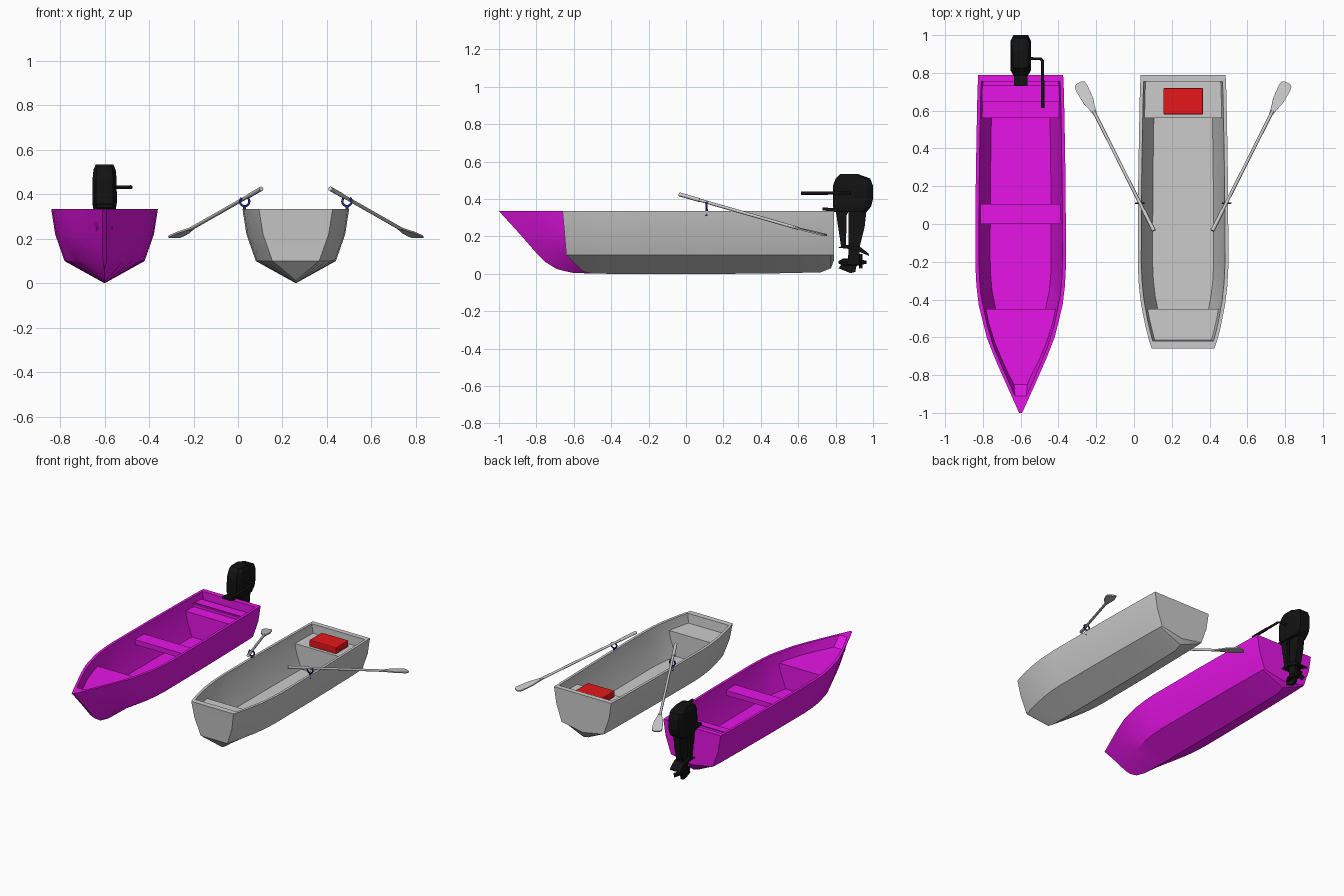
import bpy, bmesh, math
from mathutils import Vector, Matrix

if "Cube" in bpy.data.objects:
    bpy.data.objects.remove(bpy.data.objects["Cube"])

def mat(name, col):
    m = bpy.data.materials.new(name)
    m.diffuse_color = (*col, 1)
    m.use_nodes = True
    m.node_tree.nodes["Principled BSDF"].inputs["Base Color"].default_value = m.diffuse_color
    return m

PURPLE = mat("purple", (.8, .007, .8))
RED = mat("red", (.78, .008, .01))
BLACK = mat("black", (.006, .006, .006))
BLUE = mat("blue", (.02, .03, .25))
PX, GX = -.60, .26          # centre lines of the two boats

def make(name, verts, faces, m=None, bevel=0, smooth=None):
    me = bpy.data.meshes.new(name)
    me.from_pydata([tuple(v) for v in verts], [], faces)
    bm = bmesh.new()
    bm.from_mesh(me)
    bmesh.ops.recalc_face_normals(bm, faces=bm.faces)
    if bevel:
        bmesh.ops.bevel(bm, geom=bm.edges[:], offset=bevel, segments=2, affect='EDGES', profile=.5)
    bm.to_mesh(me)
    bm.free()
    ob = bpy.data.objects.new(name, me)
    bpy.context.collection.objects.link(ob)
    if m:
        me.materials.append(m)
    if smooth:
        bpy.ops.object.select_all(action='DESELECT')
        ob.select_set(True)
        bpy.context.view_layer.objects.active = ob
        bpy.ops.object.shade_smooth_by_angle(angle=math.radians(smooth))
    return ob

def loft(name, rings, m=None, bevel=0, smooth=None):
    n = len(rings[0])
    verts = [v for r in rings for v in r]
    faces = [(i*n+j, i*n+(j+1) % n, (i+1)*n+(j+1) % n, (i+1)*n+j)
             for i in range(len(rings)-1) for j in range(n)]
    faces += [tuple(range(n)), tuple(range(len(verts)-n, len(verts)))]
    return make(name, verts, faces, m, bevel, smooth)

def box(name, x, y, z, m=None, bevel=0):
    return loft(name, [[(a, y[0], z[0]), (a, y[1], z[0]), (a, y[1], z[1]), (a, y[0], z[1])] for a in x], m, bevel)

def plate(name, cx, half, yz, m=None, bevel=0):
    return loft(name, [[(cx+s*half, y, z) for y, z in yz] for s in (-1, 1)], m, bevel)

def tube(name, pts, r, m=None, sides=10):
    cu = bpy.data.curves.new(name, 'CURVE')
    cu.dimensions = '3D'
    cu.bevel_depth, cu.bevel_resolution, cu.use_fill_caps = r, 2, True
    sp = cu.splines.new('POLY')
    sp.points.add(len(pts)-1)
    for p, co in zip(sp.points, pts):
        p.co = (*co, 1)
    ob = bpy.data.objects.new(name, cu)
    bpy.context.collection.objects.link(ob)
    if m:
        cu.materials.append(m)
    return ob

def interp(tab, y):
    tab = sorted(tab)
    if y <= tab[0][0]:
        return tab[0][1]
    for (a, u), (b, v) in zip(tab, tab[1:]):
        if y <= b:
            return u + (v-u)*(y-a)/(b-a)
    return tab[-1][1]

# Hull stations: gunwale y, half width, chine y, half width, keel y, keel z
BODY = [(.79, .225, .79, .165, .79, .07), (.765, .226, .775, .167, .775, .03),
        (.70, .229, .72, .17, .72, .008), (.45, .234, .45, .175, .45, .002),
        (.2, .238, .2, .178, .2, 0), (-.22, .24, -.22, .18, -.22, 0),
        (-.33, .234, -.32, .174, -.32, 0), (-.43, .222, -.41, .162, -.4, 0)]
POINTED = BODY + [(-.6, .18, -.55, .125, -.54, .003), (-.72, .133, -.64, .085, -.61, .006),
                  (-.84, .08, -.72, .045, -.69, .025), (-1, .008, -.79, .008, -.755, .065)]
BLUNT = BODY + [(-.54, .2, -.51, .14, -.45, .001), (-.61, .182, -.59, .12, -.51, .003),
                (-.66, .166, -.64, .105, -.55, .012)]
Z = (.335, .22, .10)

def widths(st):
    return [(s[0], s[1]) for s in st], [(s[2], s[3]) for s in st]

def hull(name, st, cx, inset, m):
    G, C = widths(st)
    def inner(tab, y):
        b = tab[-1][0]
        y = .755 + (y-.79)*(.755-b-inset)/(.79-b)
        return y, max(interp(tab, y)-.018, .006)
    def levels(g, c):
        mid = ((g[0]+c[0])/2, (g[1]+c[1])/2+.012*min(1, g[1]/.1))
        return [(w, y, z) for (y, w), z in zip((g, mid, c), Z)]
    verts = []
    for s in st:
        o = levels(s[:2], s[2:4])
        i = levels(inner(G, s[0]), inner(C, s[2]))
        ring = [(-w, y, z) for w, y, z in o] + [(0, s[4], s[5])] + o[::-1]
        ring += i + [(-w, y, z) for w, y, z in i[::-1]]
        verts += [(x+cx, y, z) for x, y, z in ring]
    n, k = 13, len(st)
    faces = [(i*n+j, i*n+(j+1) % n, (i+1)*n+(j+1) % n, (i+1)*n+j) for i in range(k-1) for j in range(n)]
    ends = [(0, 1, 5, 6), (1, 2, 4, 5), (2, 3, 4), (7, 8, 11, 12), (8, 9, 10, 11), (0, 6, 7, 12)]
    faces += [tuple(b+v for v in f) for b in (0, (k-1)*n) for f in ends]
    return make(name, verts, faces, m, smooth=30)

def deck(name, st, cx, sections, top, m):
    # solid whose sides follow the hull; sections are (y, bottom z)
    G, C = widths(st)
    def half(y, z):
        t = (z-.1)/.235
        return interp(C, y)*(1-t)+interp(G, y)*t-.008
    return loft(name, [[(cx-half(y, b), y, b), (cx+half(y, b), y, b),
                        (cx+half(y, top), y, top), (cx-half(y, top), y, top)] for y, b in sections], m)

# Purple boat
hull("pointed_hull", POINTED, PX, .09, PURPLE)
deck("pointed_stern_seat", POINTED, PX, [(.56, .095), (.77, .11)], .27, PURPLE)
deck("pointed_stern_step", POINTED, PX, [(.645, .26), (.735, .26)], .29, PURPLE)
deck("pointed_stern_ridge", POINTED, PX, [(.655, .28), (.66, .28)], .295, PURPLE)
deck("pointed_middle_seat", POINTED, PX, [(0, .245), (.105, .245)], .28, PURPLE)
deck("pointed_bow_deck", POINTED, PX, [(-.45, .095), (-.6, .11), (-.75, .18), (-.88, .25)], .27, PURPLE)

# Grey boat
hull("blunt_hull", BLUNT, GX, .04, None)
deck("blunt_stern_seat", BLUNT, GX, [(.56, .095), (.77, .11)], .27, None)
deck("blunt_bow_deck", BLUNT, GX, [(-.45, .095), (-.54, .11), (-.63, .16)], .27, None)
box("red_cushion", (.155, .365), (.58, .72), (.268, .315), RED, .006)

# Outboard motor: cowl, bracket, leg
cowl = [(.05, .33, .80, .965), (.055, .36, .785, .99), (.055, .40, .785, 1.0), (.054, .47, .785, 1.0),
        (.05, .51, .80, .985), (.04, .533, .825, .92)]
loft("motor_cowl", [[(PX+sx*w*fx, a+(b-a)*t, z) for sx, fx, t in
      ((-1, .7, 0), (1, .7, 0), (1, 1, .15), (1, 1, .85), (1, .7, 1), (-1, .7, 1), (-1, 1, .85), (-1, 1, .15))]
      for w, z, a, b in cowl], BLACK)
plate("motor_clamp", PX, .036, [(.73, .34), (.73, .355), (.82, .35), (.87, .335), (.85, .30), (.80, .33)], BLACK)
plate("motor_bracket", PX, .032, [(.80, .34), (.86, .335), (.855, .15), (.83, .14)], BLACK)
plate("motor_leg", PX, .024, [(.87, .34), (.965, .34), (.955, .25), (.93, .15), (.925, .05), (.865, .05), (.87, .15)], BLACK)
plate("motor_fin_plate", PX, .04, [(.81, .14), (.90, .13), (.98, .095), (.975, .11), (.93, .145), (.86, .155)], BLACK)
plate("motor_skeg", PX, .008, [(.84, .06), (.815, .03), (.88, .004), (.905, .01), (.915, .06)], BLACK)
loft("motor_gearcase", [[(PX+r*math.cos(a*math.pi/4), y, .062+r*math.sin(a*math.pi/4)) for a in range(8)]
     for y, r in ((.815, .006), (.84, .02), (.90, .022), (.965, .008))], BLACK)
for i in range(3):
    b = box("propeller_blade", (-.014, .014), (-.003, .003), (.005, .045), BLACK)
    b.matrix_world = (Matrix.Translation((PX, .935, .062)) @ Matrix.Rotation(i*math.tau/3, 4, 'Y')
                      @ Matrix.Rotation(.5, 4, 'Z'))
tube("tiller_arm", [(-.56, .875, .432), (-.495, .875, .432), (-.484, .865, .432), (-.483, .75, .432)], .008, BLACK)
tube("tiller_grip", [(-.483, .76, .432), (-.483, .615, .432)], .0095, BLACK)

# Oars and oarlocks, mirrored across the grey boat
for side, s in (("left", -1), ("right", 1)):
    def P(x, y, z):
        return Vector((GX+s*(GX-x), y, z))
    a, b = P(.105, -.035, .425), P(-.215, .60, .243)
    tube(side+"_oar_shaft", [a, b], .0085)
    tube(side+"_oar_grip", [a, a.lerp(b, .17)], .0105)
    d = (P(-.29, .745, .207)-b).normalized()
    w = d.cross(Vector((0, 0, 1))).normalized()
    up = w.cross(d)
    out = [(-.03, .008), (.02, .018), (.06, .029), (.135, .034), (.16, .03), (.17, .015)]
    out += [(t, -h) for t, h in out[::-1]]
    loft(side+"_oar_blade", [[b+d*t+w*h+up*o for t, h in out] for o in (-.004, .004)])
    ring = [P(.03+.021*math.cos(t), .11, .368+.021*math.sin(t))
            for t in [math.radians(130+280*i/16) for i in range(17)]]
    tube(side+"_oarlock_ring", ring, .005, BLUE)
    tube(side+"_oarlock_pin", [P(.03, .11, .31), P(.03, .11, .348)], .007, BLUE)
